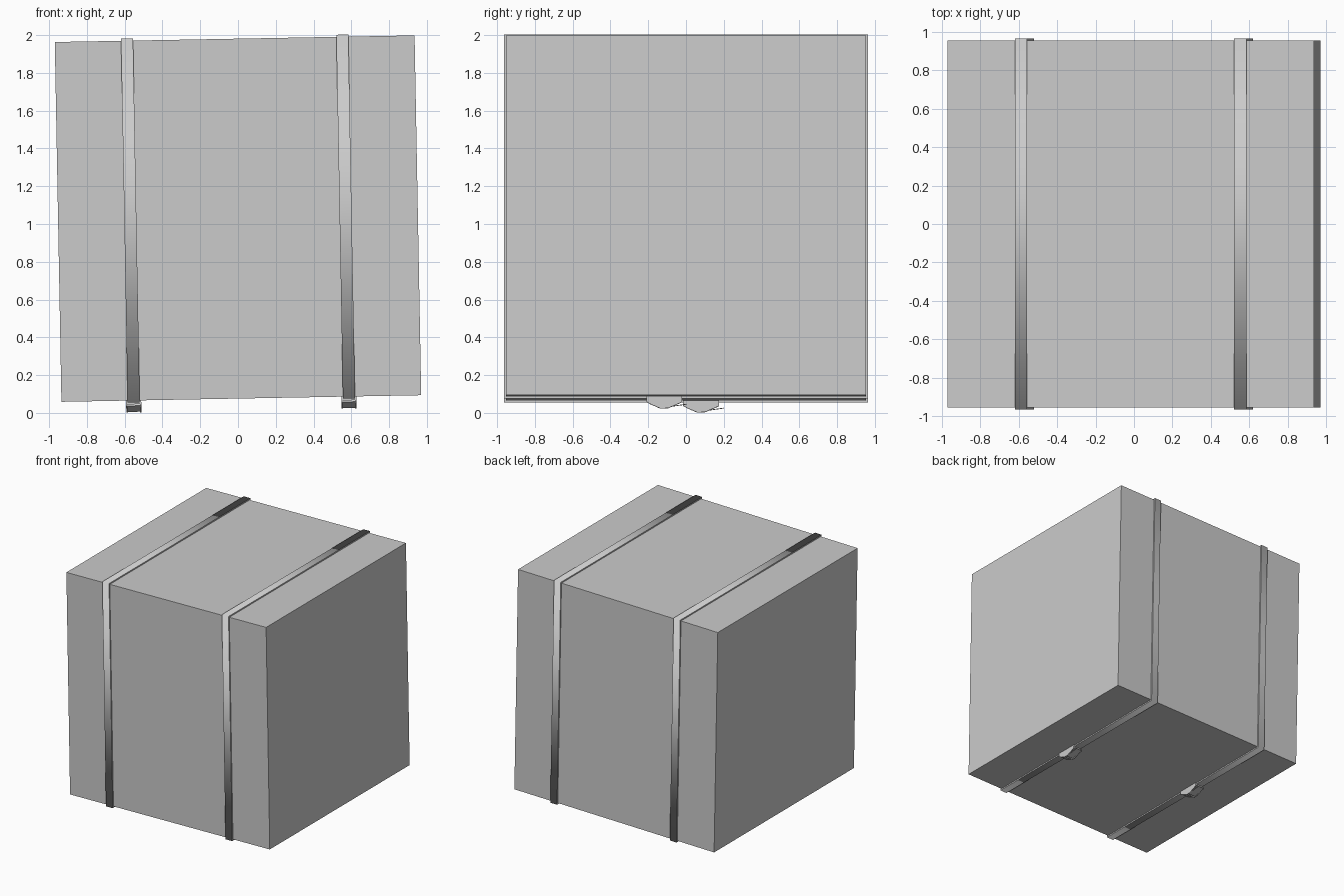
import bpy, bmesh
from math import pi, sin, cos
from mathutils import Matrix

if "Cube" in bpy.data.objects:
    bpy.data.objects.remove(bpy.data.objects["Cube"])

H = 0.9525                      # half size of the crate
TILT = Matrix.Translation((0, 0, 1.0285)) @ Matrix.Rotation(-0.0184, 4, 'Y')


def finish(name, bm, smooth=False):
    bmesh.ops.recalc_face_normals(bm, faces=bm.faces)
    me = bpy.data.meshes.new(name)
    bm.to_mesh(me)
    bm.free()
    for p in me.polygons:
        p.use_smooth = smooth
    ob = bpy.data.objects.new(name, me)
    bpy.context.collection.objects.link(ob)
    ob.matrix_world = TILT
    return ob


def prism(name, profile, x, width):
    """Closed (y, z) profile extruded along x, centred on x."""
    bm = bmesh.new()
    face = bm.faces.new([bm.verts.new((x - width / 2, y, z)) for y, z in profile])
    ext = bmesh.ops.extrude_face_region(bm, geom=[face])
    verts = [v for v in ext['geom'] if isinstance(v, bmesh.types.BMVert)]
    bmesh.ops.translate(bm, verts=verts, vec=(width, 0, 0))
    return finish(name, bm)


# crate with a recessed panel on every side
bm = bmesh.new()
bmesh.ops.create_cube(bm, size=2 * H)
bmesh.ops.inset_individual(bm, faces=bm.faces[:], thickness=0.15)
panels = [f for f in bm.faces if all(abs(abs(c) - 0.8025) < 0.01 or abs(abs(c) - H) < 0.001
          for v in f.verts for c in v.co) and f.calc_area() > 2]
for f in panels:
    n = f.normal.copy()
    ext = bmesh.ops.extrude_discrete_faces(bm, faces=[f])['faces'][0]
    bmesh.ops.translate(bm, verts=ext.verts[:], vec=n * -0.025)
finish("crate", bm)


def strap(name, x):
    """Flat band wrapped once round the crate."""
    bm = bmesh.new()
    rings = []
    for sy, sz in ((-1, -1), (1, -1), (1, 1), (-1, 1)):
        rings.append([bm.verts.new((x + dx, sy * r, sz * r)) for dx, r in
                      ((-0.032, H - 0.003), (-0.032, H + 0.011),
                       (0.032, H + 0.011), (0.032, H - 0.003))])
    for i in range(4):
        a, b = rings[i], rings[(i + 1) % 4]
        for j in range(4):
            k = (j + 1) % 4
            bm.faces.new((a[j], a[k], b[k], b[j]))
    ob = finish(name, bm, True)
    # only the outer band is smooth, its thin rims are crisp
    for e in ob.data.edges:
        va, vb = (ob.data.vertices[i].co for i in e.vertices)
        if abs(va.x - vb.x) < 1e-4:
            e.use_edge_sharp = True
    return ob


def buckle(side, x, y):
    """Ratchet under the crate: cheeks, handle plates, drum and loose tail."""
    def at(pts):
        return [(y + py, -H - d) for py, d in pts]
    cheek = at([(-0.095, 0), (-0.095, 0.028), (-0.075, 0.04), (-0.02, 0.064),
                (0.02, 0.062), (0.095, 0.03), (0.095, 0)])
    for s in (-1, 1):
        prism(side + "_buckle_cheek", cheek, x + s * 0.036, 0.008)
    prism(side + "_buckle_base", at([(-0.095, 0), (-0.095, 0.02), (0.095, 0.02), (0.095, 0)]),
          x, 0.068)
    prism(side + "_buckle_handle", at([(-0.09, 0.028), (-0.02, 0.06), (-0.015, 0.053),
                                       (-0.085, 0.02)]), x, 0.068)
    prism(side + "_buckle_drum", at([(0.012 * cos(i * pi / 6), 0.047 + 0.012 * sin(i * pi / 6))
                                     for i in range(12)]), x, 0.068)
    prism(side + "_strap_tail", at([(0, 0.06), (0.05, 0.052), (0.09, 0.046), (0.12, 0.042),
                                    (0.12, 0.039), (0.09, 0.043), (0.05, 0.049), (0, 0.056)]),
          x, 0.06)


for side, x, y in (("left", -0.57, 0.08), ("right", 0.57, -0.115)):
    strap(side + "_strap", x)
    buckle(side, x, y)
